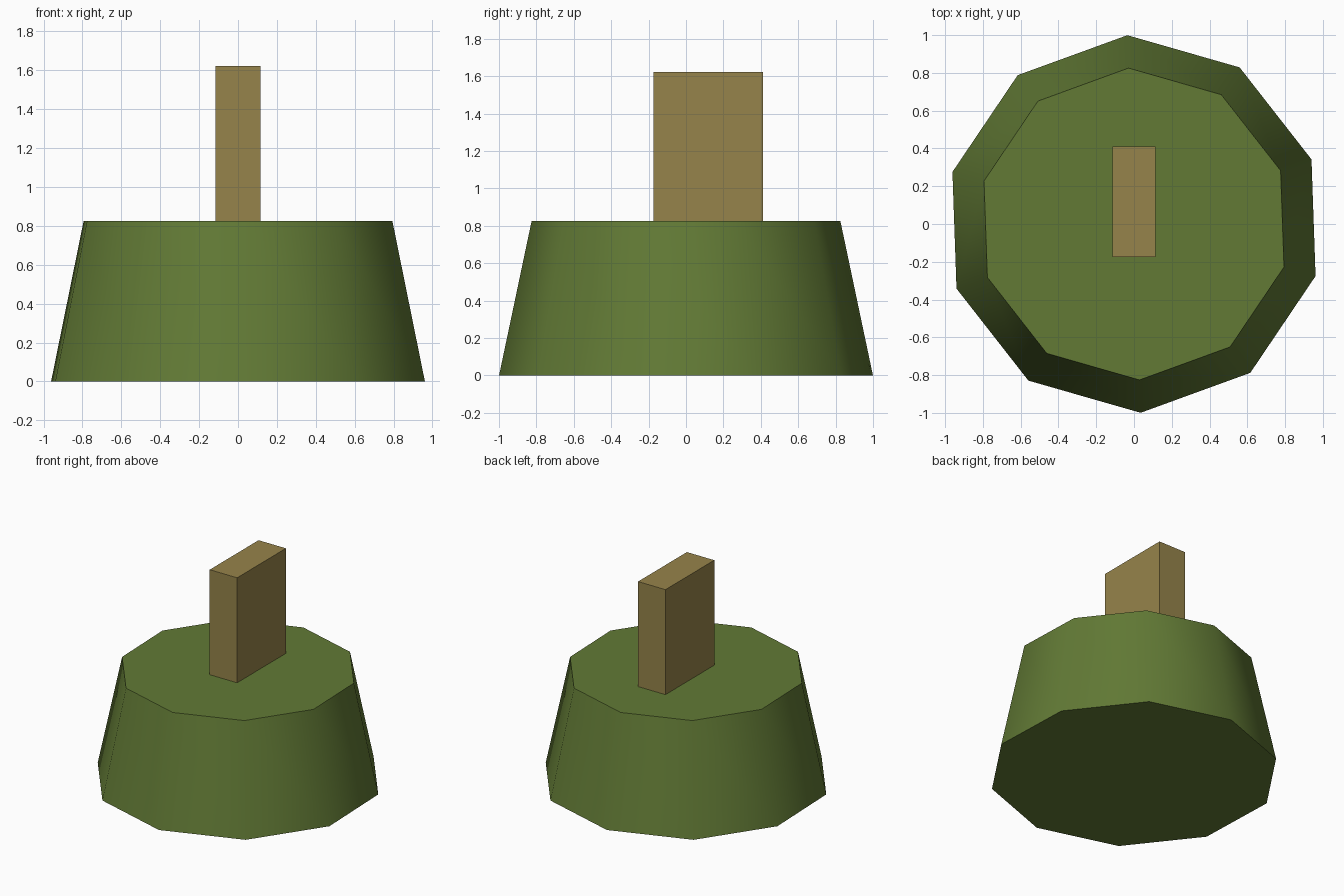
import bpy
from math import radians

if "Cube" in bpy.data.objects:
    bpy.data.objects.remove(bpy.data.objects["Cube"])


def paint(obj, name, color):
    mat = bpy.data.materials.new(name)
    mat.diffuse_color = (*color, 1.0)
    mat.use_nodes = True
    mat.node_tree.nodes["Principled BSDF"].inputs["Base Color"].default_value = mat.diffuse_color
    obj.data.materials.append(mat)


# Tapered ten-sided base, smooth around the sides with sharp rims
base_height = 0.825
bpy.ops.mesh.primitive_cone_add(vertices=10, radius1=1.0, radius2=0.826,
                                depth=base_height,
                                location=(0, 0, base_height / 2),
                                rotation=(0, 0, radians(2)))
base = bpy.context.object
base.name = "tapered_base"
bpy.ops.object.transform_apply(location=True, rotation=True, scale=True)
bpy.ops.object.shade_smooth_by_angle(angle=radians(45))
paint(base, "green", (0.122, 0.195, 0.036))

# Upright slab standing on the base, set slightly towards the back
slab_bottom, slab_top = base_height, 1.623
bpy.ops.mesh.primitive_cube_add(size=1,
                                location=(0, 0.118, (slab_bottom + slab_top) / 2))
slab = bpy.context.object
slab.name = "upright_slab"
slab.scale = (0.23, 0.586, slab_top - slab_bottom)
bpy.ops.object.transform_apply(location=True, rotation=True, scale=True)
paint(slab, "tan", (0.305, 0.23, 0.069))
